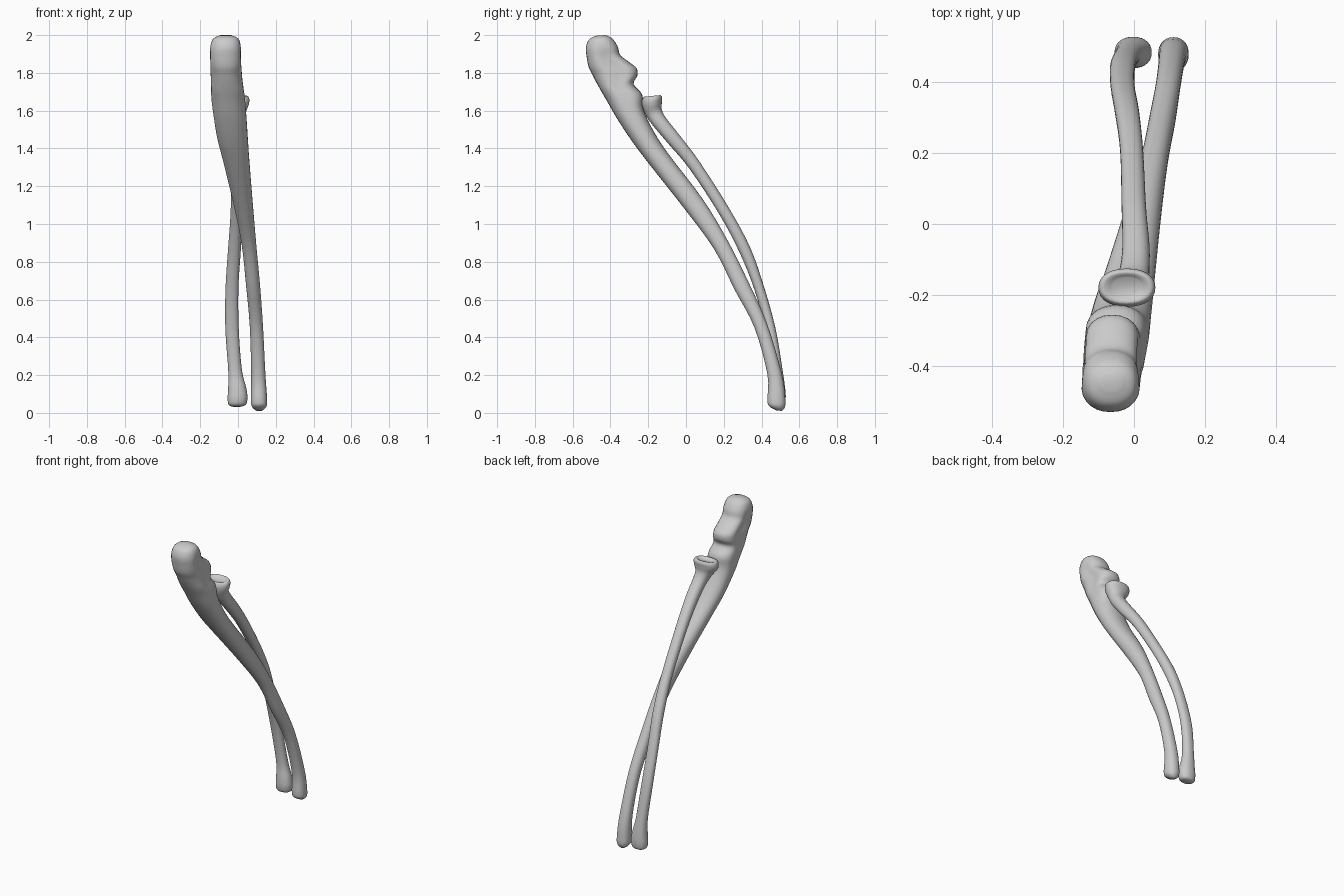
import bpy, bmesh, math
from mathutils import Vector

SIDES = 28
STEPS = 4


def catmull(p0, p1, p2, p3, t):
    return [0.5 * (2*b + (c - a)*t + (2*a - 5*b + 4*c - d)*t*t + (3*b - a - 3*c + d)*t**3)
            for a, b, c, d in zip(p0, p1, p2, p3)]


def refine(rows):
    # smooth in-between sections through the given stations
    out = []
    for i in range(len(rows) - 1):
        p0, p3 = rows[max(i - 1, 0)], rows[min(i + 2, len(rows) - 1)]
        out += [catmull(p0, rows[i], rows[i + 1], p3, s / STEPS) for s in range(STEPS)]
    return out + [list(rows[-1])]


def bone(name, rows):
    # station: front edge (y, z), back edge (y, z), x range, side pinch
    bm = bmesh.new()
    rings = []
    for ya, za, yb, zb, x0, x1, pinch in refine(rows):
        a, b = Vector((0, ya, za)), Vector((0, yb, zb))
        mid, half = (a + b) / 2, (b - a) / 2
        cx, hx = (x0 + x1) / 2, (x1 - x0) / 2
        ring = []
        for k in range(SIDES):
            ang = 2 * math.pi * k / SIDES
            c, s = math.cos(ang), math.sin(ang)
            c = math.copysign(abs(c) ** 0.9, c)
            s = math.copysign(abs(s) ** 0.9, s)
            squeeze = 1 - pinch * math.exp(-((c - 0.15) / 0.4) ** 2)
            p = mid + half * c
            ring.append(bm.verts.new((cx + hx * s * squeeze, p.y, p.z)))
        rings.append(ring)
    for r, q in zip(rings, rings[1:]):
        for k in range(SIDES):
            n = (k + 1) % SIDES
            bm.faces.new((r[k], r[n], q[n], q[k]))
    # close both ends
    for ring in (rings[0], rings[-1]):
        centre = sum((v.co for v in ring), Vector()) / SIDES
        tip = bm.verts.new(centre)
        for k in range(SIDES):
            bm.faces.new((ring[k], ring[(k + 1) % SIDES], tip))
    bmesh.ops.recalc_face_normals(bm, faces=bm.faces)
    mesh = bpy.data.meshes.new(name)
    bm.to_mesh(mesh)
    bm.free()
    mesh.shade_smooth()
    obj = bpy.data.objects.new(name, mesh)
    bpy.context.collection.objects.link(obj)
    return obj


# Larger bone: hooked upper end, notch, then tapering curved shaft
bone("ulna", [
    (-.470, 1.998, -.425, 2.000, -.095, -.035, 0),
    (-.510, 1.980, -.390, 1.982, -.132, .002, 0),
    (-.530, 1.935, -.362, 1.940, -.150, .018, .05),
    (-.525, 1.880, -.348, 1.895, -.154, .022, .16),
    (-.515, 1.830, -.305, 1.860, -.155, .026, .22),
    (-.495, 1.790, -.262, 1.825, -.154, .029, .22),
    (-.475, 1.750, -.258, 1.785, -.152, .032, .20),
    (-.450, 1.705, -.277, 1.740, -.149, .036, .14),
    (-.415, 1.645, -.232, 1.685, -.145, .042, .08),
    (-.362, 1.553, -.225, 1.605, -.132, .046, .03),
    (-.280, 1.430, -.165, 1.480, -.110, .052, 0),
    (-.193, 1.315, -.085, 1.360, -.080, .060, 0),
    (.000, 1.070, .090, 1.130, -.022, .079, 0),
    (.150, .865, .222, .910, .020, .097, 0),
    (.257, .653, .332, .690, .043, .117, 0),
    (.362, .452, .428, .475, .062, .132, 0),
    (.431, .204, .507, .210, .070, .145, 0),
    (.431, .070, .526, .075, .068, .154, 0),
    (.440, .036, .523, .030, .074, .150, 0),
    (.475, .014, .508, .010, .096, .128, 0),
])

# Slimmer bone: disc-shaped head, narrow neck, bowed shaft, flared lower end
bone("radius", [
    (-.200, 1.662, -.150, 1.672, -.060, .020, 0),
    (-.222, 1.674, -.136, 1.682, -.090, .048, 0),
    (-.233, 1.652, -.126, 1.668, -.100, .060, 0),
    (-.230, 1.618, -.128, 1.640, -.096, .056, 0),
    (-.212, 1.575, -.128, 1.605, -.065, .042, 0),
    (-.178, 1.525, -.105, 1.560, -.043, .043, 0),
    (-.098, 1.430, -.034, 1.470, -.033, .044, 0),
    (.020, 1.290, .075, 1.325, -.035, .034, 0),
    (.177, 1.050, .232, 1.077, -.039, .026, 0),
    (.283, .850, .340, .875, -.053, .015, 0),
    (.362, .653, .413, .668, -.066, .002, 0),
    (.420, .440, .474, .448, -.067, .004, 0),
    (.448, .230, .510, .235, -.052, .020, 0),
    (.442, .130, .525, .130, -.052, .044, 0),
    (.440, .080, .528, .078, -.055, .050, 0),
    (.448, .045, .522, .042, -.050, .042, 0),
    (.470, .034, .505, .032, -.030, .015, 0),
])
